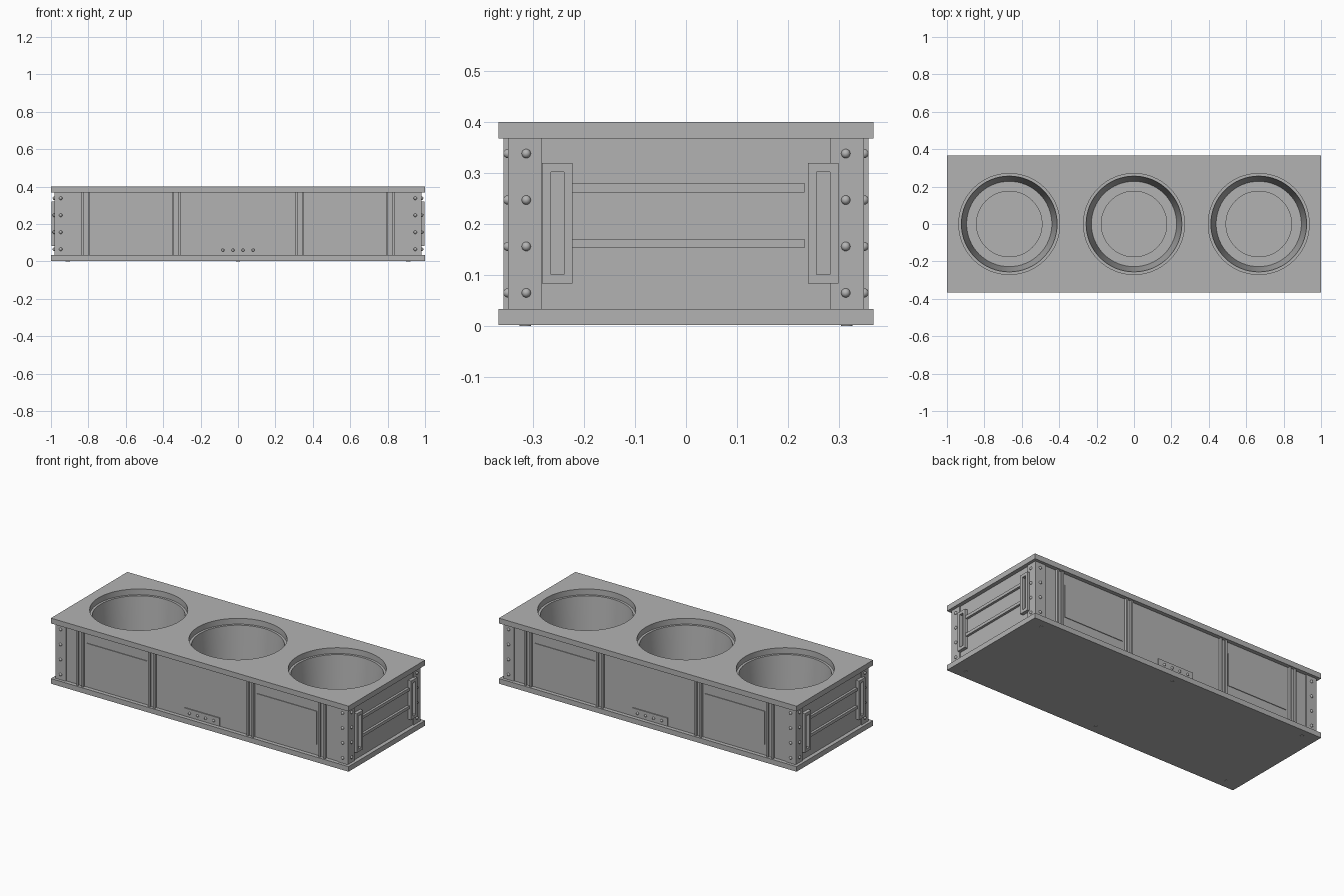
import bpy, bmesh, math
from mathutils import Matrix, Vector

old = bpy.data.objects.get("Cube")
if old:
    bpy.data.objects.remove(old, do_unlink=True)

GREY = (0.45, 0.45, 0.45, 1)
mat = bpy.data.materials.new("plain grey")
mat.use_nodes = True
mat.diffuse_color = GREY
mat.node_tree.nodes["Principled BSDF"].inputs["Base Color"].default_value = GREY


def finish(bm, name):
    bmesh.ops.recalc_face_normals(bm, faces=bm.faces)
    mesh = bpy.data.meshes.new(name)
    bm.to_mesh(mesh)
    bm.free()
    mesh.materials.append(mat)
    ob = bpy.data.objects.new(name, mesh)
    bpy.context.collection.objects.link(ob)
    return ob


def activate(ob):
    bpy.ops.object.select_all(action='DESELECT')
    ob.select_set(True)
    bpy.context.view_layer.objects.active = ob


def smooth(ob):
    activate(ob)
    bpy.ops.object.shade_smooth_by_angle(angle=math.radians(30))


def add_box(bm, x, y, z):
    """Box between (low, high) pairs on each axis."""
    centre = Vector([(a + b) / 2 for a, b in (x, y, z)])
    size = [abs(b - a) for a, b in (x, y, z)]
    bmesh.ops.create_cube(bm, size=1,
                          matrix=Matrix.Translation(centre) @ Matrix.Diagonal((*size, 1)))


def add_ball(bm, x, y, z, r):
    bmesh.ops.create_uvsphere(bm, u_segments=12, v_segments=8, radius=r,
                              matrix=Matrix.Translation((x, y, z)))


def add_half_turn(bm):
    """Repeat everything on the opposite side."""
    copy = bmesh.ops.duplicate(bm, geom=bm.verts[:] + bm.edges[:] + bm.faces[:])
    verts = [g for g in copy["geom"] if isinstance(g, bmesh.types.BMVert)]
    bmesh.ops.rotate(bm, verts=verts, cent=(0, 0, 0),
                     matrix=Matrix.Rotation(math.pi, 3, 'Z'))


def box_object(name, x, y, z):
    bm = bmesh.new()
    add_box(bm, x, y, z)
    return finish(bm, name)


BODY_X, BODY_Y = 0.976, 0.343
LOW, HIGH = 0.033, 0.368
SIDES = (-1, 1)

# Main shell
body = box_object("body", (-BODY_X, BODY_X), (-BODY_Y, BODY_Y), (0.02, 0.37))
top_plate = box_object("top_plate", (-1, 1), (-0.367, 0.367), (HIGH, 0.4))
box_object("bottom_plate", (-1, 1), (-0.367, 0.367), (0.002, LOW))

# Three tapered wells with a ledge under the rim and a sunken floor disc
profile = [(0, 0.035), (0.175, 0.035), (0.175, 0.045), (0.228, 0.045),
           (0.256, 0.365), (0.27, 0.365), (0.27, 0.45), (0, 0.45)]
bm = bmesh.new()
for cx in (-0.667, 0, 0.667):
    verts = [bm.verts.new((cx + r, 0, z)) for r, z in profile]
    edges = [bm.edges.new(pair) for pair in zip(verts, verts[1:])]
    bmesh.ops.spin(bm, geom=verts + edges, cent=(cx, 0, 0), axis=(0, 0, 1),
                   angle=math.tau, steps=64)
bmesh.ops.remove_doubles(bm, verts=bm.verts, dist=0.0001)
cutter = finish(bm, "well_cutter")
cutter.hide_render = True
for ob in (body, top_plate):
    cut = ob.modifiers.new("wells", 'BOOLEAN')
    cut.operation = 'DIFFERENCE'
    cut.solver = 'EXACT'
    cut.object = cutter
    activate(ob)
    bpy.ops.object.modifier_apply(modifier=cut.name)
    smooth(ob)
bpy.data.objects.remove(cutter, do_unlink=True)

# Corner angle brackets and their rivets
brackets, rivets = bmesh.new(), bmesh.new()
for sx in SIDES:
    for sy in SIDES:
        add_box(brackets, (sx * 0.912, sx * 0.982), (sy * BODY_Y, sy * 0.349), (LOW, HIGH))
        add_box(brackets, (sx * BODY_X, sx * 0.982), (sy * 0.283, sy * BODY_Y), (LOW, HIGH))
        for i in range(4):
            z = 0.065 + i * 0.091
            add_ball(rivets, sx * 0.948, sy * 0.349, z, 0.009)
            add_ball(rivets, sx * 0.982, sy * 0.313, z, 0.009)
finish(brackets, "corner_brackets")

# Channel ribs: a thin web with a rail along each edge
ribs = bmesh.new()
for sy in SIDES:
    for cx in (-0.813, -0.33, 0.33, 0.813):
        add_box(ribs, (cx - 0.02, cx + 0.02), (sy * BODY_Y, sy * 0.347), (LOW, HIGH))
        for s in SIDES:
            add_box(ribs, (cx + s * 0.011, cx + s * 0.023),
                    (sy * BODY_Y, sy * 0.358), (LOW, HIGH))
finish(ribs, "channel_ribs")

# Thin raised side panels, and a small riveted plate at the middle
panels, tags = bmesh.new(), bmesh.new()
for sy in SIDES:
    for sx in SIDES:
        add_box(panels, (sx * 0.37, sx * 0.772), (sy * BODY_Y, sy * 0.347), (0.1, 0.3))
    add_box(tags, (-0.12, 0.12), (sy * BODY_Y, sy * 0.349), (0.036, 0.085))
    for i in range(4):
        add_ball(rivets, -0.081 + i * 0.054, sy * 0.349, 0.06, 0.008)
finish(panels, "side_panels")
finish(tags, "riveted_plates")
smooth(finish(rivets, "rivets"))

# End handles: upright slotted frames
frames = bmesh.new()
wall, front = 0.975, 0.996
for cy in (-0.252, 0.269):
    for s in SIDES:
        add_box(frames, (wall, front), (cy + s * 0.013, cy + s * 0.03), (0.083, 0.32))
    for z in (0.083, 0.302):
        add_box(frames, (wall, front), (cy - 0.013, cy + 0.013), (z, z + 0.018))
add_half_turn(frames)
finish(frames, "handle_frames")

# Long bars between the frames
bars = bmesh.new()
for z in (0.153, 0.262):
    add_box(bars, (wall, 0.99), (-0.222, 0.232), (z, z + 0.018))
add_half_turn(bars)
finish(bars, "end_bars")

# Flat screw heads under the base
screws = bmesh.new()
for x in (-0.91, 0, 0.91):
    for y in (-0.315, 0.315):
        bmesh.ops.create_cone(screws, cap_ends=True, segments=16, radius1=0.011,
                              radius2=0.011, depth=0.004,
                              matrix=Matrix.Translation((x, y, 0.002)))
smooth(finish(screws, "base_screws"))
